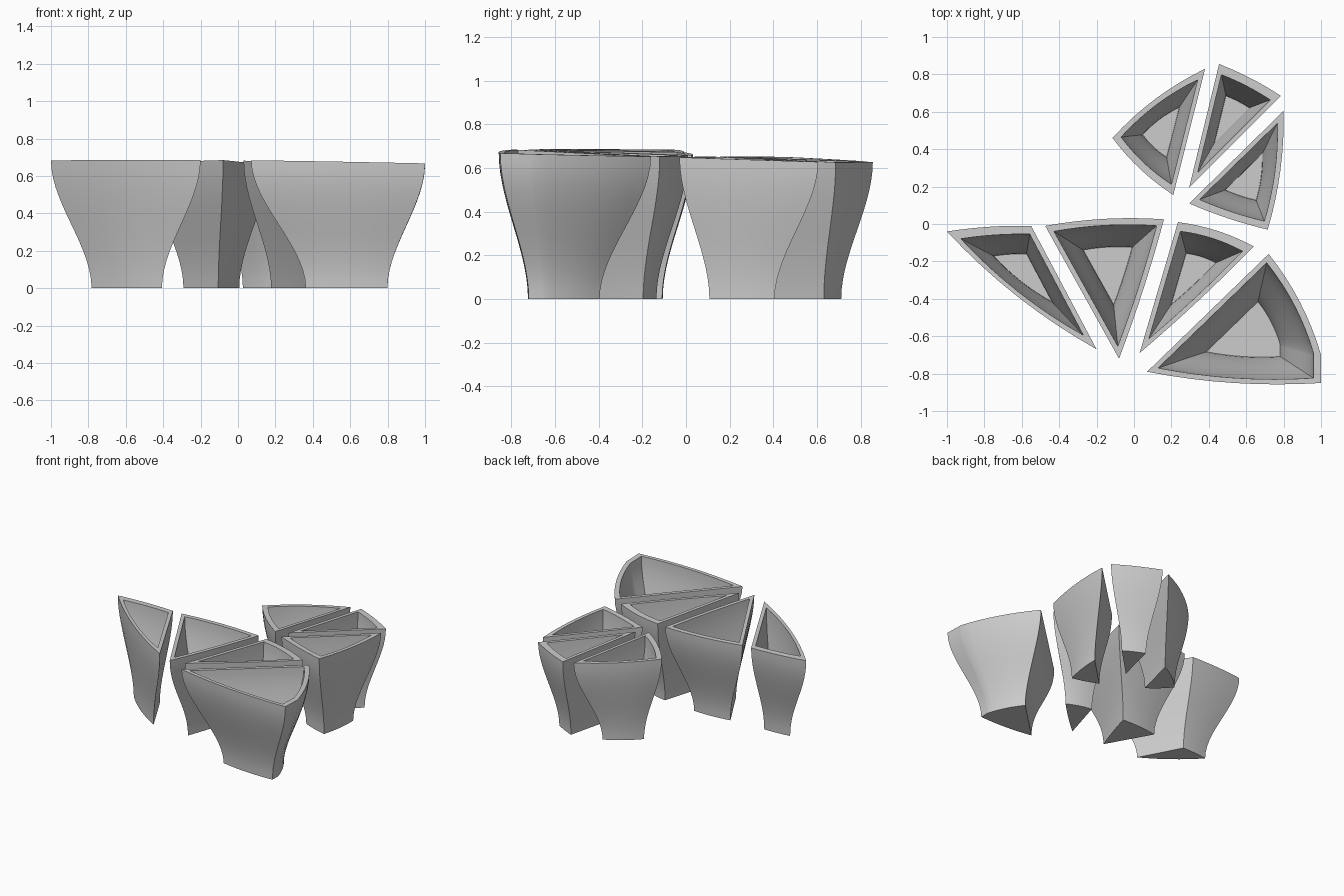
import bpy
import bmesh
from mathutils import Vector

cube = bpy.data.objects.get("Cube")
if cube:
    bpy.data.objects.remove(cube, do_unlink=True)

stone = bpy.data.materials.new("plain_grey")
stone.use_nodes = True
GREY = (0.6, 0.6, 0.6, 1)
stone.diffuse_color = GREY
stone.node_tree.nodes["Principled BSDF"].inputs["Base Color"].default_value = GREY

FOOT = 0.47      # footprint size relative to the rim
WALL = 0.03      # rim thickness
FLOOR = 0.06     # floor level as a fraction of the height
LEVELS = 14
SIDE_STEPS = 8


def rim_height(p):
    # all rims lie on one gently tilted plane
    return 0.662 - 0.02 * p.x - 0.03 * p.y


def outline(corners):
    # each corner is (x, y, outward bulge of the side that follows)
    pts = []
    for i, (x, y, bulge) in enumerate(corners):
        a, b = Vector((x, y)), Vector(corners[(i + 1) % len(corners)][:2])
        d = (b - a).normalized()
        normal = Vector((d.y, -d.x))
        for s in range(SIDE_STEPS):
            t = s / SIDE_STEPS
            pts.append(a.lerp(b, t) + normal * bulge * 4 * t * (1 - t))
    return pts


def measure(pts):
    # centroid and effective inner radius of the outline
    area, perimeter, centre = 0, 0, Vector((0, 0))
    for a, b in zip(pts, pts[1:] + pts[:1]):
        cross = a.x * b.y - b.x * a.y
        area += cross / 2
        centre += (a + b) * cross / 6
        perimeter += (b - a).length
    return centre / area, 2 * area / perimeter


def make_pot(name, corners):
    pts = outline(corners)
    centre, radius = measure(pts)
    inner = 1 - WALL / radius
    bm = bmesh.new()

    def ring(t, size):
        flare = FOOT + (1 - FOOT) * t * t * (3 - 2 * t)
        verts = []
        for p in pts:
            q = centre + (p - centre) * flare * size
            top = centre + (p - centre) * size
            verts.append(bm.verts.new((q.x, q.y, t * rim_height(top))))
        return verts

    # outside wall upwards, then inside wall down to the floor
    rings = [ring(i / LEVELS, 1) for i in range(LEVELS + 1)]
    rings += [ring(1 - (1 - FLOOR) * i / LEVELS, inner) for i in range(LEVELS + 1)]
    n = len(pts)
    for lo, hi in zip(rings, rings[1:]):
        for i in range(n):
            j = (i + 1) % n
            bm.faces.new((lo[i], lo[j], hi[j], hi[i]))
    bm.faces.new(rings[0][::-1])
    bm.faces.new(rings[-1])
    bmesh.ops.recalc_face_normals(bm, faces=bm.faces)

    mesh = bpy.data.meshes.new(name)
    bm.to_mesh(mesh)
    bm.free()
    mesh.materials.append(stone)
    obj = bpy.data.objects.new(name, mesh)
    bpy.context.collection.objects.link(obj)
    bpy.ops.object.select_all(action='DESELECT')
    obj.select_set(True)
    bpy.context.view_layer.objects.active = obj
    bpy.ops.object.shade_smooth_by_angle(angle=0.55)


# seven wedge pots, corners counter-clockwise
make_pot("far_right_pot", [(-1, -.04, .04), (-.2, -.67, 0), (-.55, -.01, .01)])
make_pot("middle_right_pot", [(-.475, -.01, 0), (-.08, -.72, .01), (.16, .025, .02)])
make_pot("middle_left_pot", [(.235, .01, 0), (.03, -.69, .01), (.64, -.12, .02)])
make_pot("large_left_pot", [(.07, -.79, .03), (1, -.85, 0), (1, -.7, .03), (.72, -.16, 0)])
make_pot("back_right_pot", [(.38, .83, .03), (-.115, .46, .02), (.21, .155, 0)])
make_pot("back_middle_pot", [(.455, .855, 0), (.295, .195, 0), (.785, .685, .01)])
make_pot("back_left_pot", [(.8, .605, 0), (.295, .11, .01), (.715, -.03, .025)])
